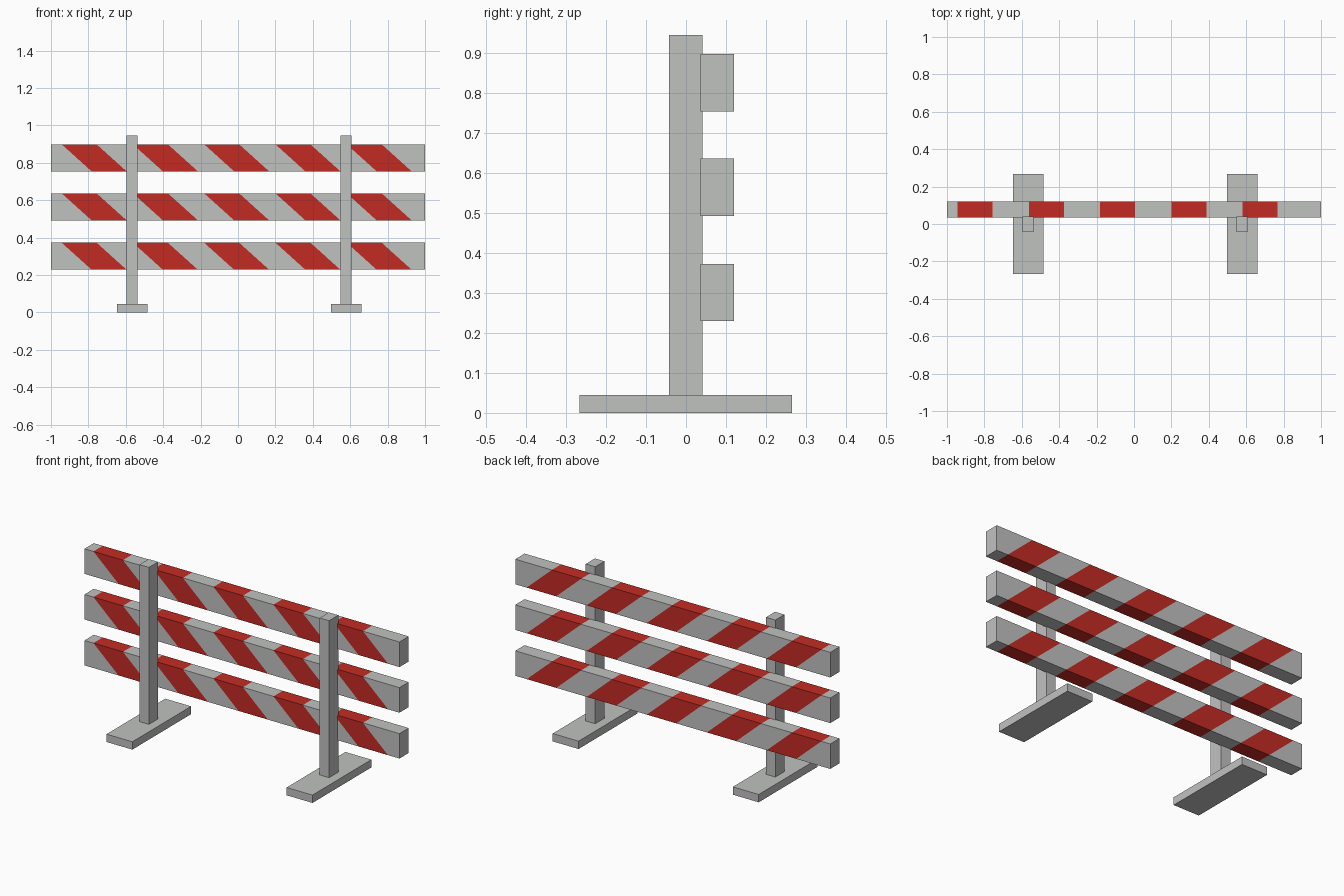
import bpy, bmesh
from mathutils import Vector, Matrix

if "Cube" in bpy.data.objects:
    bpy.data.objects.remove(bpy.data.objects["Cube"])


def material(name, rgb):
    m = bpy.data.materials.new(name)
    m.diffuse_color = (*rgb, 1)
    m.use_nodes = True
    m.node_tree.nodes["Principled BSDF"].inputs["Base Color"].default_value = m.diffuse_color
    return m


grey = material("light_grey", (0.53, 0.54, 0.53))
red = material("red", (0.552, 0.024, 0.017))


def box_mesh(lo, hi):
    lo, hi = Vector(lo), Vector(hi)
    bm = bmesh.new()
    bmesh.ops.create_cube(bm, size=1, matrix=Matrix.Translation((lo + hi) / 2)
                          @ Matrix.Diagonal((*(hi - lo), 1)))
    return bm


def finish(name, bm):
    mesh = bpy.data.meshes.new(name)
    bm.to_mesh(mesh)
    bm.free()
    mesh.materials.append(grey)
    mesh.materials.append(red)
    bpy.context.collection.objects.link(bpy.data.objects.new(name, mesh))


# Posts and feet
for side, x in (("left", -0.566), ("right", 0.578)):
    finish(side + "_post", box_mesh((x - 0.03, -0.042, 0.045), (x + 0.03, 0.041, 0.946)))
    finish(side + "_foot", box_mesh((x - 0.082, -0.267, 0), (x + 0.082, 0.266, 0.045)))

# Striped boards: slanted cuts give the stripe edges
SLANT = 1.11
STARTS = [-0.943 + 0.381 * i for i in range(5)]
WIDTH = 0.187
for name, z0, z1 in (("lower", 0.23, 0.373), ("middle", 0.493, 0.637), ("upper", 0.755, 0.899)):
    bm = box_mesh((-1, 0.036, z0), (1, 0.12, z1))
    for start in STARTS:
        for edge in (start, start + WIDTH):
            bmesh.ops.bisect_plane(bm, geom=bm.verts[:] + bm.edges[:] + bm.faces[:],
                                   plane_co=(edge, 0, z1), plane_no=(1, 0, SLANT))
    for f in bm.faces:
        c = f.calc_center_median()
        u = c.x + SLANT * (c.z - z1)
        f.material_index = int(any(s < u < s + WIDTH for s in STARTS))
    finish(name + "_board", bm)
